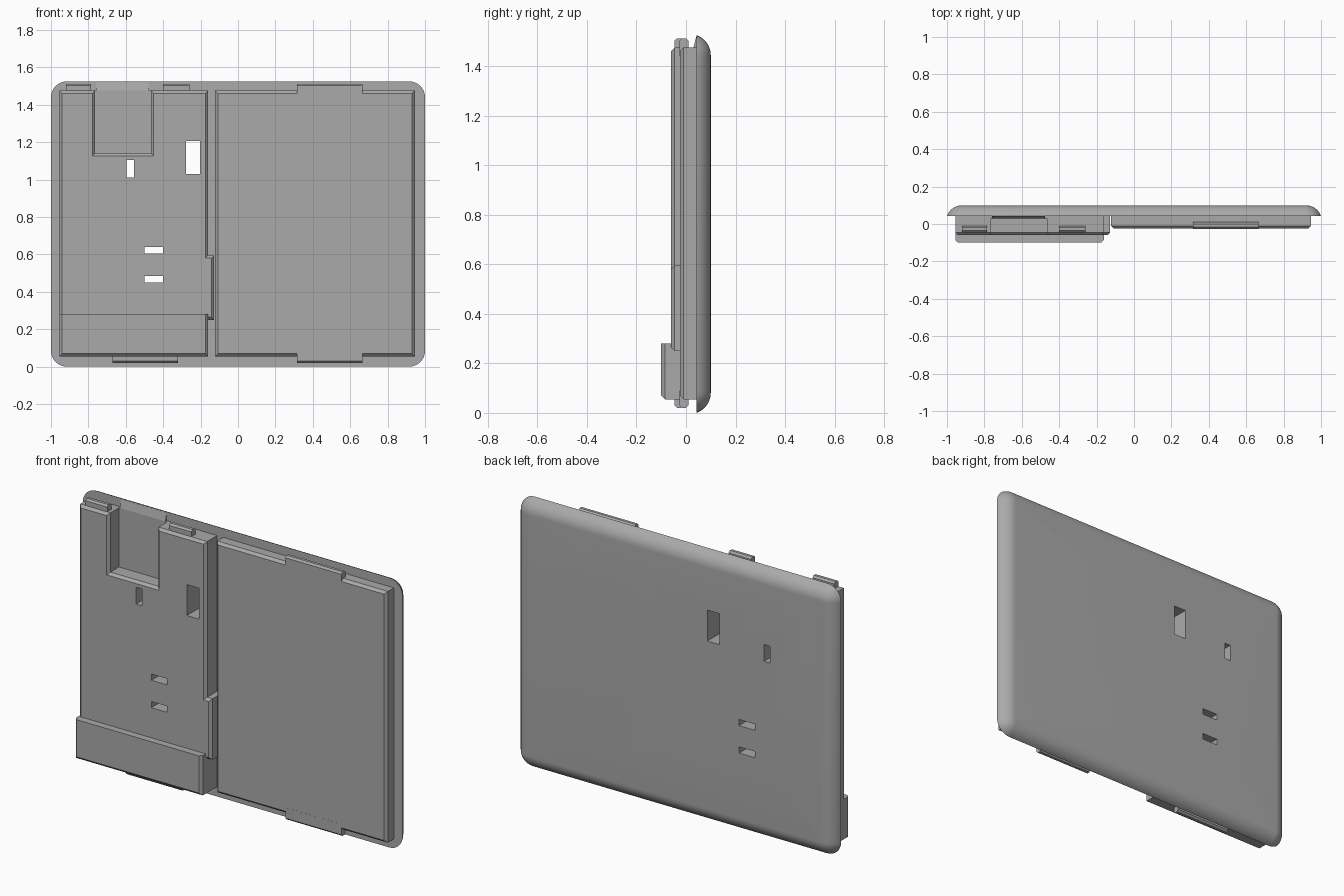
import bpy, bmesh, math

cube = bpy.data.objects.get("Cube")
if cube:
    bpy.data.objects.remove(cube, do_unlink=True)

grey = bpy.data.materials.new("matte grey")
grey.use_nodes = True
COLOUR = (0.4, 0.4, 0.4, 1)
grey.diffuse_color = COLOUR
grey.node_tree.nodes["Principled BSDF"].inputs["Base Color"].default_value = COLOUR


def finish(name, bm):
    bmesh.ops.recalc_face_normals(bm, faces=bm.faces)
    mesh = bpy.data.meshes.new(name)
    bm.to_mesh(mesh)
    bm.free()
    mesh.materials.append(grey)
    obj = bpy.data.objects.new(name, mesh)
    bpy.context.collection.objects.link(obj)
    return obj


def extrude_outline(bm, outline, front, back):
    """Extrude an x-z outline along y; return the front face."""
    face = bm.faces.new([bm.verts.new((x, front, z)) for x, z in outline])
    copy = bmesh.ops.extrude_face_region(bm, geom=[face], use_keep_orig=True)
    for v in copy["geom"]:
        if isinstance(v, bmesh.types.BMVert):
            v.co.y = back
    return face


def rect(x0, x1, z0, z1):
    return [(x0, z0), (x1, z0), (x1, z1), (x0, z1)]


def panel(name, outline, front, back, chamfer=0.0, keep_sharp=None):
    bm = bmesh.new()
    face = extrude_outline(bm, outline, front, back)
    if chamfer:
        edges = [e for e in face.edges
                 if keep_sharp is None or any(abs(v.co.z - keep_sharp) > 1e-4 for v in e.verts)]
        bmesh.ops.bevel(bm, geom=edges, offset=chamfer, segments=1, affect='EDGES')
    return finish(name, bm)


# Back shell: stacked rounded rectangles following a circular fillet
W, H, CORNER = 1.0, 1.525, 0.085
FRONT, BACK, FILLET = 0.042, 0.1, 0.086


def shell_ring(bm, y):
    inset = FILLET - math.sqrt(max(FILLET ** 2 - (y - BACK + FILLET) ** 2, 0))
    lip = FILLET - math.sqrt(FILLET ** 2 - (FRONT - BACK + FILLET) ** 2)
    inset -= lip
    r = CORNER - inset
    ring = []
    for i, (sx, sz) in enumerate([(1, 1), (-1, 1), (-1, -1), (1, -1)]):
        cx, cz = sx * (W - CORNER), H / 2 + sz * (H / 2 - CORNER)
        for k in range(9):
            a = (i + k / 8) * math.pi / 2
            ring.append(bm.verts.new((cx + r * math.cos(a), y, cz + r * math.sin(a))))
    return ring


bm = bmesh.new()
start = math.asin((FRONT - BACK + FILLET) / FILLET)
rings = []
for k in range(11):
    a = start + (math.pi / 2 - start) * k / 10
    rings.append(shell_ring(bm, BACK - FILLET + FILLET * math.sin(a)))
for low, high in zip(rings, rings[1:]):
    for i in range(len(low)):
        j = (i + 1) % len(low)
        bm.faces.new((low[i], low[j], high[j], high[i]))
bm.faces.new(rings[0])
bm.faces.new(rings[-1])
shell = finish("back_shell", bm)
bpy.context.view_layer.objects.active = shell
shell.select_set(True)
bpy.ops.object.shade_smooth_by_angle(angle=math.radians(35))
shell.select_set(False)

# Raised boards; the narrow one has a top notch and a side bulge
LOW, TOP, EMBED = 0.055, 1.475, 0.06
narrow = panel("narrow_board", [
    (-0.955, LOW), (-0.16, LOW), (-0.16, 0.25), (-0.127, 0.25), (-0.127, 0.595),
    (-0.16, 0.595), (-0.16, TOP), (-0.465, TOP), (-0.465, 1.14), (-0.765, 1.14),
    (-0.765, TOP), (-0.955, TOP)], -0.06, EMBED, 0.014)
panel("wide_board", rect(-0.122, 0.945, LOW, TOP), -0.025, EMBED, 0.014)
panel("bottom_block", rect(-0.955, -0.16, LOW, 0.28), -0.1, 0.0, 0.015, keep_sharp=0.28)

# Notch floor with a shallow ramp up to the rim
panel("notch_floor", rect(-0.77, -0.46, 1.13, TOP), 0.03, EMBED)
ramp = panel("notch_ramp", rect(-0.76, -0.475, TOP, 1.52), 0.03, 0.046)
for v in ramp.data.vertices:
    if v.co.z > 1.5 and v.co.y < 0.04:
        v.co.y = 0.0415

# Clip tabs along the top and bottom edges
for name, x0, x1, z0, z1, front, back in [
        ("top_outer_tab", -0.92, -0.785, 1.44, 1.512, -0.046, -0.01),
        ("top_inner_tab", -0.4, -0.26, 1.44, 1.512, -0.046, -0.01),
        ("bottom_narrow_tab", -0.67, -0.32, 0.02, 0.09, -0.046, -0.01),
        ("top_wide_tab", 0.315, 0.665, 1.44, 1.512, -0.0255, 0.01),
        ("bottom_wide_tab", 0.315, 0.665, 0.02, 0.09, -0.0255, 0.01)]:
    tab = panel(name, rect(x0, x1, z0, z1), front, back)
    tip = z1 if z1 > 1 else z0
    bm = bmesh.new()
    bm.from_mesh(tab.data)
    edges = [e for e in bm.edges if all(abs(v.co.z - tip) < 1e-4 for v in e.verts)
             and abs(e.verts[0].co.x - e.verts[1].co.x) > 0.01]
    bmesh.ops.bevel(bm, geom=edges, offset=0.01, segments=1, affect='EDGES')
    bm.to_mesh(tab.data)
    bm.free()

# Slots cut through the narrow board and the shell
bm = bmesh.new()
for slot in [(-0.595, -0.557, 1.01, 1.105), (-0.278, -0.203, 1.03, 1.205),
             (-0.5, -0.402, 0.605, 0.64), (-0.5, -0.402, 0.45, 0.485)]:
    extrude_outline(bm, rect(*slot), -0.3, 0.3)
cutter = finish("slot_cutter", bm)
cutter.hide_render = True
cutter.hide_viewport = True
cutter.display_type = 'WIRE'
for obj in (narrow, shell):
    cut = obj.modifiers.new("slots", 'BOOLEAN')
    cut.operation = 'DIFFERENCE'
    cut.solver = 'EXACT'
    cut.object = cutter
    # cut before the smoothing step
    obj.modifiers.move(len(obj.modifiers) - 1, 0)
